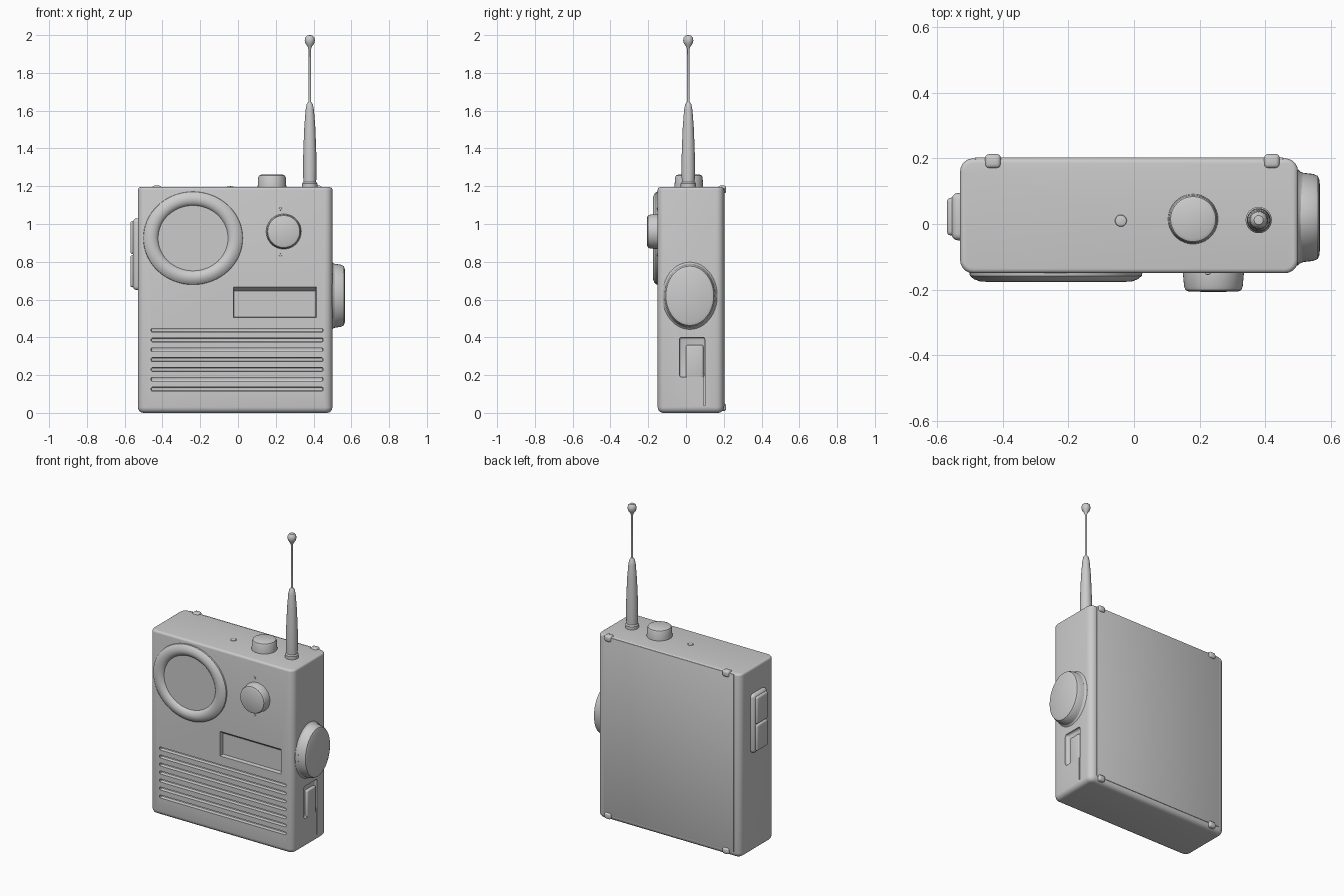
import bpy, bmesh, math
from mathutils import Vector, Matrix

if "Cube" in bpy.data.objects:
    bpy.data.objects.remove(bpy.data.objects["Cube"], do_unlink=True)

GREY = (0.6, 0.6, 0.6, 1)
mat = bpy.data.materials.new("plain_grey")
mat.use_nodes = True
mat.diffuse_color = GREY
mat.node_tree.nodes["Principled BSDF"].inputs["Base Color"].default_value = GREY


def finish(name, bm):
    bmesh.ops.recalc_face_normals(bm, faces=bm.faces)
    mesh = bpy.data.meshes.new(name)
    bm.to_mesh(mesh)
    bm.free()
    mesh.materials.append(mat)
    obj = bpy.data.objects.new(name, mesh)
    bpy.context.collection.objects.link(obj)
    return obj


def smooth(obj, angle=35):
    bpy.ops.object.select_all(action='DESELECT')
    obj.select_set(True)
    bpy.context.view_layer.objects.active = obj
    bpy.ops.object.shade_smooth_by_angle(angle=math.radians(angle))


def box(name, lo, hi, bevel=0.0, segments=3):
    lo, hi = Vector(lo), Vector(hi)
    bm = bmesh.new()
    bmesh.ops.create_cube(bm, size=1)
    for v in bm.verts:
        v.co = Vector(a + (b - a) * (c + 0.5) for a, b, c in zip(lo, hi, v.co))
    if bevel:
        bmesh.ops.bevel(bm, geom=bm.edges[:], offset=bevel, segments=segments,
                        profile=0.5, affect='EDGES')
    return finish(name, bm)


def lathe(name, profile, centre, axis, stretch=1.0, sides=48):
    """Revolve (radius, height) points around an axis; stretch scales the local y."""
    bm = bmesh.new()
    rings = []
    for r, h in profile:
        if r == 0:
            rings.append([bm.verts.new((0, 0, h))] * sides)
        else:
            turn = [2 * math.pi * i / sides for i in range(sides)]
            rings.append([bm.verts.new((r * math.cos(a), stretch * r * math.sin(a), h))
                          for a in turn])
    for a, b in zip(rings, rings[1:]):
        for i in range(sides):
            j = (i + 1) % sides
            corners = list(dict.fromkeys((a[i], a[j], b[j], b[i])))
            bm.faces.new(corners)
    place = Matrix.Translation(centre) @ Vector(axis).to_track_quat('Z', 'Y').to_matrix().to_4x4()
    bm.transform(place)
    obj = finish(name, bm)
    smooth(obj)
    return obj


def cut(obj, cutter):
    cutter.hide_render = True
    mod = obj.modifiers.new("cut", 'BOOLEAN')
    mod.operation, mod.solver, mod.object = 'DIFFERENCE', 'EXACT', cutter
    bpy.context.view_layer.objects.active = obj
    bpy.ops.object.modifier_apply(modifier=mod.name)
    bpy.data.objects.remove(cutter, do_unlink=True)


# Case: rounded upright edges and base, crisper top and back rims
LEFT, RIGHT, FRONT, BACK, TOP = -0.53, 0.50, -0.15, 0.20, 1.195
bm = bmesh.new()
bmesh.ops.create_cube(bm, size=1)
for v in bm.verts:
    v.co = Vector((RIGHT if v.co.x > 0 else LEFT,
                   BACK if v.co.y > 0 else FRONT,
                   TOP if v.co.z > 0 else 0))
upright = [e for e in bm.edges if abs(e.verts[0].co.z - e.verts[1].co.z) > 0.5]
bmesh.ops.bevel(bm, geom=upright, offset=0.04, segments=5, profile=0.5, affect='EDGES')
for level, size in ((0, 0.03), (TOP, 0.014)):
    rim = [e for e in bm.edges if all(abs(v.co.z - level) < 1e-4 for v in e.verts)]
    bmesh.ops.bevel(bm, geom=rim, offset=size, segments=4, profile=0.5, affect='EDGES')
body = finish("case", bm)

# Speaker slots
for i in range(7):
    z = 0.126 + i * 0.052
    cut(body, box("slot_cutter", (-0.46, FRONT - 0.05, z - 0.01),
                  (0.45, FRONT + 0.025, z + 0.01), 0.006, 2))

# Display recess with a sloping upper wall
window = box("window_cutter", (-0.03, FRONT - 0.03, 0.50), (0.42, FRONT + 0.025, 0.69))
for v in window.data.vertices:
    if v.co.y > FRONT:
        v.co.z += -0.045 if v.co.z > 0.6 else 0.008
        v.co.x += -0.01 if v.co.x > 0.2 else 0.01
cut(body, window)

# Side latch recess and seam below it
cut(body, box("latch_cutter", (RIGHT - 0.018, -0.035, 0.19), (RIGHT + 0.05, 0.10, 0.40), 0.012))
cut(body, box("seam_cutter", (RIGHT - 0.01, 0.093, 0.04), (RIGHT + 0.03, 0.10, 0.21)))
smooth(body, 30)
smooth(box("side_latch", (RIGHT - 0.03, 0.0, 0.17), (RIGHT, 0.092, 0.36), 0.01))

# Back cover
smooth(box("back_cover", (LEFT + 0.045, BACK - 0.02, 0.035),
           (RIGHT - 0.045, BACK + 0.003, TOP - 0.004), 0.003, 2))

# Round speaker ring and its disc
lathe("speaker_ring", [(0, 0.006), (0.185, 0.006), (0.19, 0.014), (0.20, 0.021),
                       (0.215, 0.026), (0.232, 0.025), (0.25, 0.018), (0.262, 0.008),
                       (0.265, -0.01), (0, -0.01)],
      (-0.238, FRONT, 0.925), (0, -1, 0), 0.935, 64)


def knob(name, radius, height, centre, axis, stretch=1.0, edge=0.015):
    lathe(name, [(0, -0.02), (radius, -0.02), (radius, 0), (radius * 0.96, height - edge),
                 (radius * 0.96 - edge * 0.3, height - edge * 0.3),
                 (radius * 0.96 - edge, height), (0, height + 0.001)],
          centre, axis, stretch)


# Knobs on front, top and side
knob("front_knob", 0.093, 0.056, (0.242, FRONT, 0.96), (0, -1, 0))
knob("top_knob", 0.076, 0.066, (0.18, 0.015, TOP), (0, 0, 1))
knob("side_knob_skirt", 0.146, 0.018, (RIGHT, 0.02, 0.62), (1, 0, 0), 1.22, 0.012)
knob("side_knob", 0.138, 0.066, (RIGHT, 0.02, 0.62), (1, 0, 0), 1.24, 0.02)

# Small index marks and pip
for z in (1.08, 0.835):
    knob("front_knob_mark", 0.008, 0.004, (0.225, FRONT, z), (0, -1, 0), 1, 0.002)
knob("top_pip", 0.018, 0.004, (-0.04, 0.01, TOP), (0, 0, 1), 1, 0.002)

# Push-to-talk button on the right side
smooth(box("side_button_base", (LEFT - 0.026, -0.05, 0.65), (LEFT + 0.02, 0.095, 1.03), 0.02))
for low, high in ((0.665, 0.835), (0.84, 1.015)):
    smooth(box("side_button_pad", (LEFT - 0.04, -0.035, low), (LEFT, 0.08, high), 0.012))

# Antenna: collar, sleeve, rod and bead
lathe("antenna", [(0, -0.02), (0.04, -0.02), (0.04, 0.02), (0.034, 0.028), (0.036, 0.10),
                  (0.034, 0.20), (0.029, 0.32), (0.022, 0.41), (0.016, 0.44),
                  (0.007, 0.452), (0.006, 0.73), (0.012, 0.745), (0.023, 0.76),
                  (0.027, 0.777), (0.024, 0.793), (0.014, 0.803), (0, 0.805)],
      (0.38, 0.012, TOP), (0, 0, 1), 1, 24)

# Corner studs on the back
for x in (-0.43, 0.42):
    for z in (0.03, TOP - 0.012):
        smooth(box("corner_stud", (x - 0.024, BACK - 0.03, z - 0.02),
                   (x + 0.024, BACK + 0.013, z + 0.02), 0.012))
